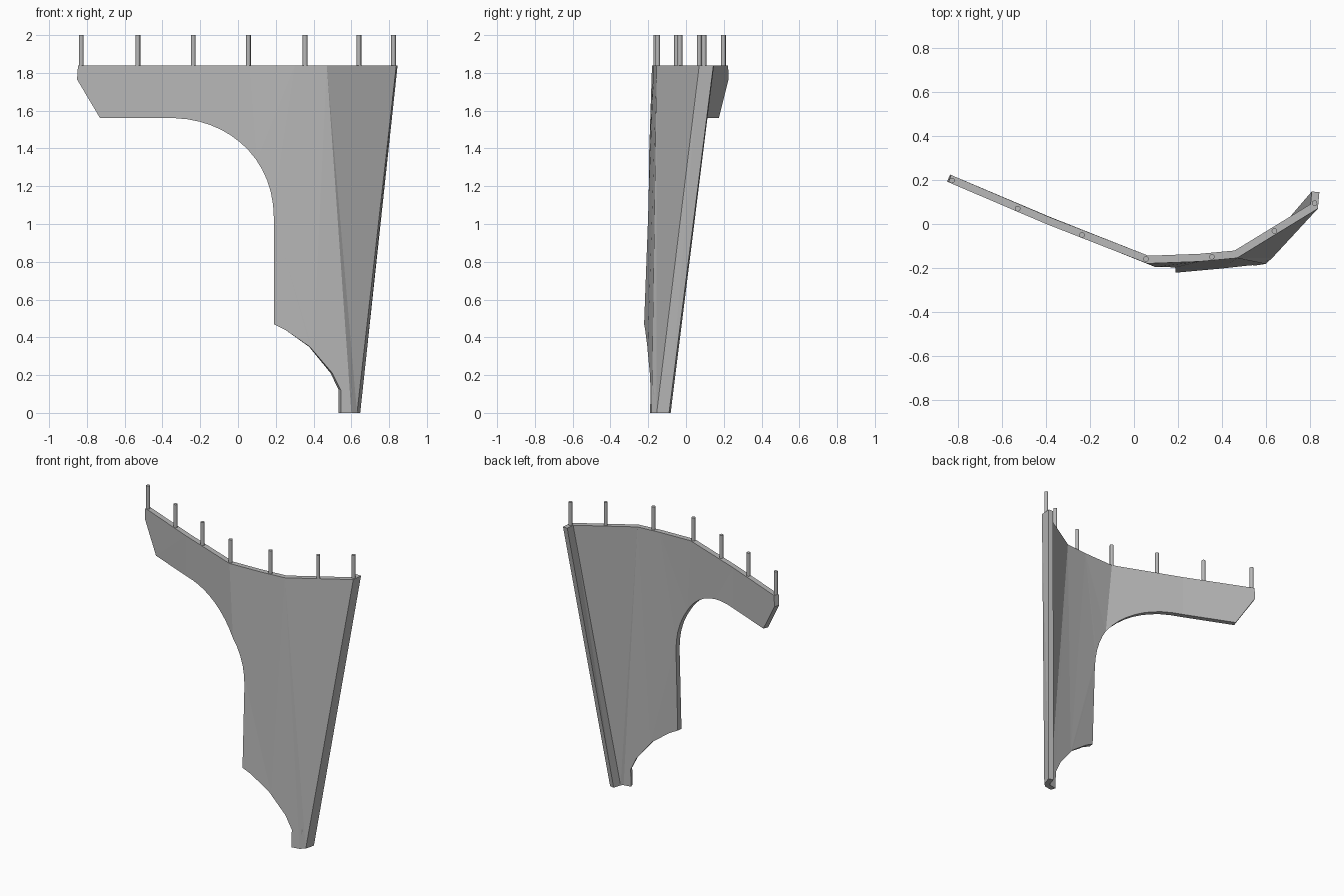
import bpy, bmesh
from mathutils import Vector
from mathutils.geometry import interpolate_bezier

old = bpy.data.objects.get("Cube")
if old:
    bpy.data.objects.remove(old, do_unlink=True)

TOP, THICK = 1.84, 0.035

grey = bpy.data.materials.new("plain_grey")
grey.use_nodes = True
grey.diffuse_color = (0.48, 0.48, 0.48, 1)
grey.node_tree.nodes["Principled BSDF"].inputs["Base Color"].default_value = grey.diffuse_color

# Fold lines of the bent sheet: plan position at the top and at the foot
FOLDS = [
    ((-0.852, 0.193), (-0.852, 0.193)),
    ((-0.40, 0.0), (-0.40, 0.01)),
    ((0.06, -0.18), (0.20, -0.24)),
    ((0.30, -0.171), (0.42, -0.21)),
    ((0.47, -0.155), (0.60, -0.182)),
    ((0.838, 0.07), (0.63, -0.155)),
    ((0.845, 0.145), (0.647, -0.09)),
]


def section(z):
    """Front and back lines of the sheet in plan at height z."""
    f = z / TOP
    front = [Vector(b).lerp(Vector(t), f) for t, b in FOLDS]
    normals = []
    for a, b in zip(front, front[1:]):
        d = (b - a).normalized()
        normals.append(Vector((-d.y, d.x)))
    back = []
    for i, p in enumerate(front):
        n1 = normals[max(i - 1, 0)]
        n2 = normals[min(i, len(normals) - 1)]
        back.append(p + (n1 + n2) * THICK / (1 + n1.dot(n2)))
    return front, back


def place(x, z):
    """Front and back points for a spot on the flat outline."""
    front, back = section(z)
    i = 0
    while i < len(front) - 2 and x > front[i + 1].x:
        i += 1
    f = (x - front[i].x) / (front[i + 1].x - front[i].x)
    f = min(max(f, 0), 1)
    return [Vector((*line[i].lerp(line[i + 1], f), z)) for line in (front, back)]


def finish(bm, name):
    bmesh.ops.recalc_face_normals(bm, faces=bm.faces)
    mesh = bpy.data.meshes.new(name)
    bm.to_mesh(mesh)
    bm.free()
    mesh.materials.append(grey)
    obj = bpy.data.objects.new(name, mesh)
    bpy.context.collection.objects.link(obj)
    return obj


# Flat outline with the curved armpit and the curved foot
armpit = interpolate_bezier(Vector((-0.33, 1.56)), Vector((-0.05, 1.55)),
                            Vector((0.19, 1.35)), Vector((0.19, 1.03)), 14)
outline = [(-0.847, TOP), (-0.852, 1.765), (-0.73, 1.56)]
outline += [tuple(p) for p in armpit]
outline += [(0.19, 0.47), (0.25, 0.44), (0.38, 0.35), (0.50, 0.21),
            (0.545, 0.12), (0.545, 0), (0.647, 0), (0.845, TOP)]

# Bent sheet: cut along the folds, thicken, then bend
bm = bmesh.new()
bm.faces.new([bm.verts.new((x, 0, z)) for x, z in outline])
for top, foot in FOLDS[1:-1]:
    bmesh.ops.bisect_plane(bm, geom=bm.verts[:] + bm.edges[:] + bm.faces[:], dist=1e-5,
                           plane_co=(top[0], 0, TOP), plane_no=(TOP, 0, foot[0] - top[0]))
bmesh.ops.triangulate(bm, faces=bm.faces[:])
fronts = bm.verts[:]
made = bmesh.ops.extrude_face_region(bm, geom=bm.faces[:], use_keep_orig=True)["geom"]
backs = [v for v in made if isinstance(v, bmesh.types.BMVert)]
for group, side in ((fronts, 0), (backs, 1)):
    for v in group:
        v.co = place(v.co.x, v.co.z)[side]
finish(bm, "bent_panel")


def pin(name, x, y, low, high):
    bm = bmesh.new()
    bmesh.ops.create_cone(bm, cap_ends=True, segments=16, radius1=0.0125,
                          radius2=0.0125, depth=high - low)
    obj = finish(bm, name)
    obj.location = (x, y, (low + high) / 2)
    bpy.context.view_layer.objects.active = obj
    bpy.ops.object.select_all(action='DESELECT')
    obj.select_set(True)
    bpy.ops.object.shade_smooth_by_angle()


# Row of pins along the top edge
PINS = [(-0.83, 0.198), (-0.53, 0.07), (-0.237, -0.05), (0.055, -0.16),
        (0.355, -0.15), (0.64, -0.032), (0.823, 0.095)]
for i, (x, y) in enumerate(PINS):
    pin(f"top_pin_{i + 1}", x, y, 1.80, 2.0)

# Pin set into the foot
pin("foot_pin", 0.598, -0.16, 0.0, 0.13)
